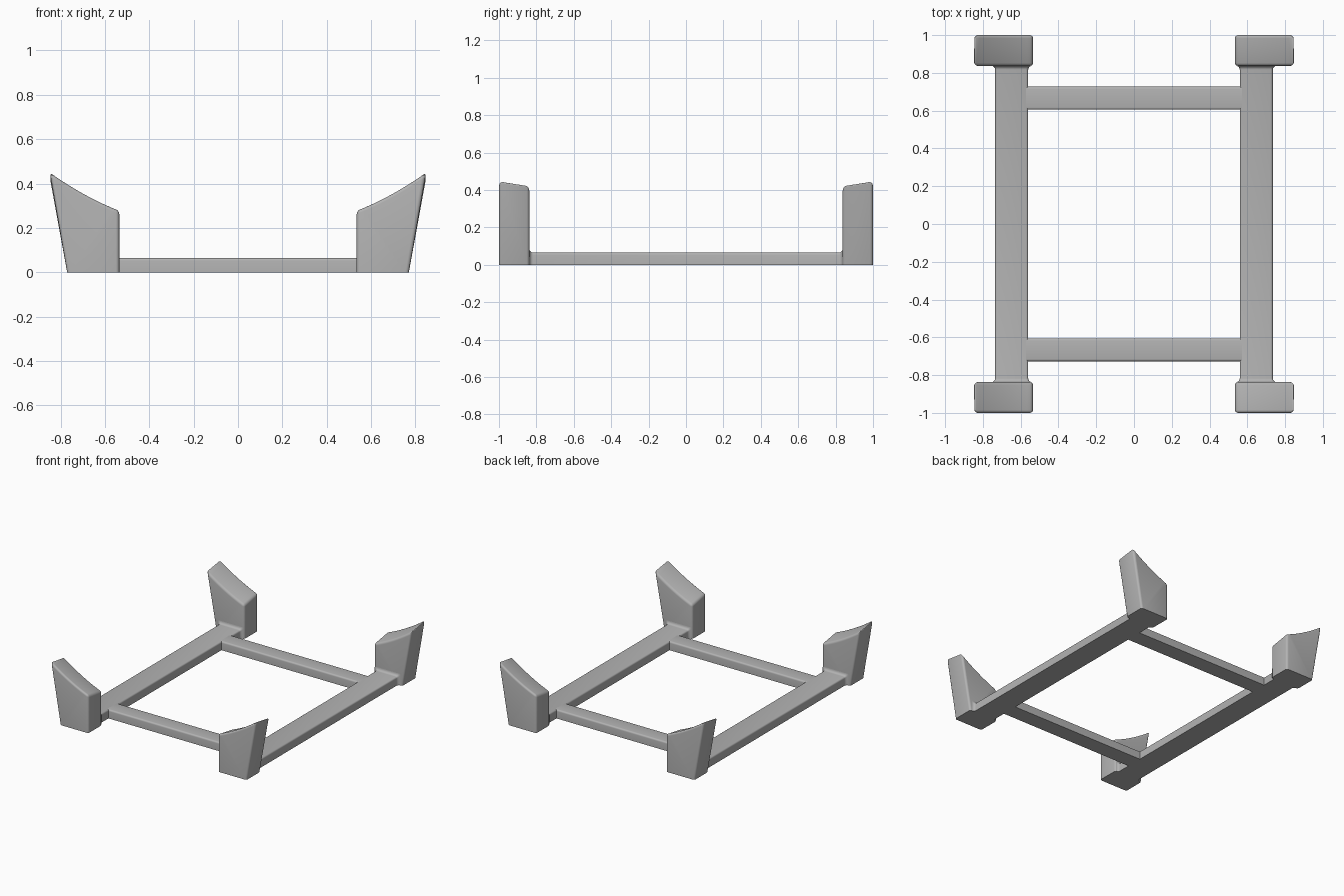
import bpy
import bmesh
import math

if "Cube" in bpy.data.objects:
    bpy.data.objects.remove(bpy.data.objects["Cube"], do_unlink=True)

# One plain grey for the whole frame
grey = bpy.data.materials.new("plain_grey")
grey.use_nodes = True
color = (0.45, 0.45, 0.45, 1)
grey.diffuse_color = color
grey.node_tree.nodes["Principled BSDF"].inputs["Base Color"].default_value = color


def loft(bm, rings):
    """Skin a row of equal-sized rings and cap both ends."""
    rows = [[bm.verts.new(p) for p in ring] for ring in rings]
    n = len(rows[0])
    for a, b in zip(rows, rows[1:]):
        for i in range(n):
            j = (i + 1) % n
            bm.faces.new((a[i], a[j], b[j], b[i]))
    bm.faces.new(rows[0])
    bm.faces.new(rows[-1])
    bmesh.ops.recalc_face_normals(bm, faces=bm.faces[:])


def round_edges(bm, width, keep):
    edges = [e for e in bm.edges if e.calc_face_angle(0) > 0.5 and keep(e)]
    bmesh.ops.bevel(bm, geom=edges, offset=width, segments=4,
                    profile=0.5, affect='EDGES', clamp_overlap=True)


def finish(name, bm, mirror):
    mesh = bpy.data.meshes.new(name)
    bm.to_mesh(mesh)
    bm.free()
    ob = bpy.data.objects.new(name, mesh)
    bpy.context.collection.objects.link(ob)
    mesh.materials.append(grey)
    mod = ob.modifiers.new("Mirror", 'MIRROR')
    mod.use_axis = mirror
    mod.use_mirror_merge = False
    bpy.ops.object.select_all(action='DESELECT')
    ob.select_set(True)
    bpy.context.view_layer.objects.active = ob
    bpy.ops.object.shade_smooth_by_angle(angle=math.radians(32))


def raised(e):
    return any(v.co.z > 0.001 for v in e.verts)


# Corner posts: leaning outer side, hollow curved top that falls inward
X_IN, X_TIP, Y_IN, Y_OUT = 0.535, 0.848, 0.837, 1.0
STEPS = 10
profile = [(X_IN, 0), (0.77, 0)]
for k in range(STEPS + 1):
    t = 1 - k / STEPS
    profile.append((X_IN + (X_TIP - X_IN) * t, 0.28 + 0.121 * t + 0.051 * t * t))


def post_ring(y):
    return [(x, y, z - (Y_OUT - y) * 0.17 if z else 0) for x, z in profile]


bm = bmesh.new()
loft(bm, [post_ring(Y_IN), post_ring(Y_OUT)])
round_edges(bm, 0.018, raised)
finish("corner_posts", bm, (True, True, False))

# Side rails: rounded top edges, small fillet flare where they meet the posts
H, R, F = 0.065, 0.012, 0.02


def rail_ring(y, grow):
    x0, x1, top = 0.56 - grow, 0.735 + grow, H + grow
    ring = [(x0, y, 0), (x1, y, 0)]
    for cx, start in ((x1 - R, 0), (x0 + R, 90)):
        for k in range(5):
            a = math.radians(start + 22.5 * k)
            ring.append((cx + R * math.cos(a), y, top - R + R * math.sin(a)))
    return ring


flare = []
for k in range(6):
    a = math.radians(18 * k)
    flare.append((Y_IN - F + F * math.sin(a), F * (1 - math.cos(a))))
sections = [(-y, g) for y, g in reversed(flare)] + flare
bm = bmesh.new()
loft(bm, [rail_ring(y, g) for y, g in sections])
finish("side_rails", bm, (True, False, False))

# Cross bars joining the rails
bm = bmesh.new()
y0, y1 = 0.605, 0.727
loft(bm, [[(x, y0, 0), (x, y1, 0), (x, y1, H), (x, y0, H)] for x in (-0.575, 0.575)])
round_edges(bm, R, lambda e: all(v.co.z > 0.01 for v in e.verts)
            and abs(e.verts[0].co.x - e.verts[1].co.x) > 0.5)
finish("cross_bars", bm, (False, True, False))
